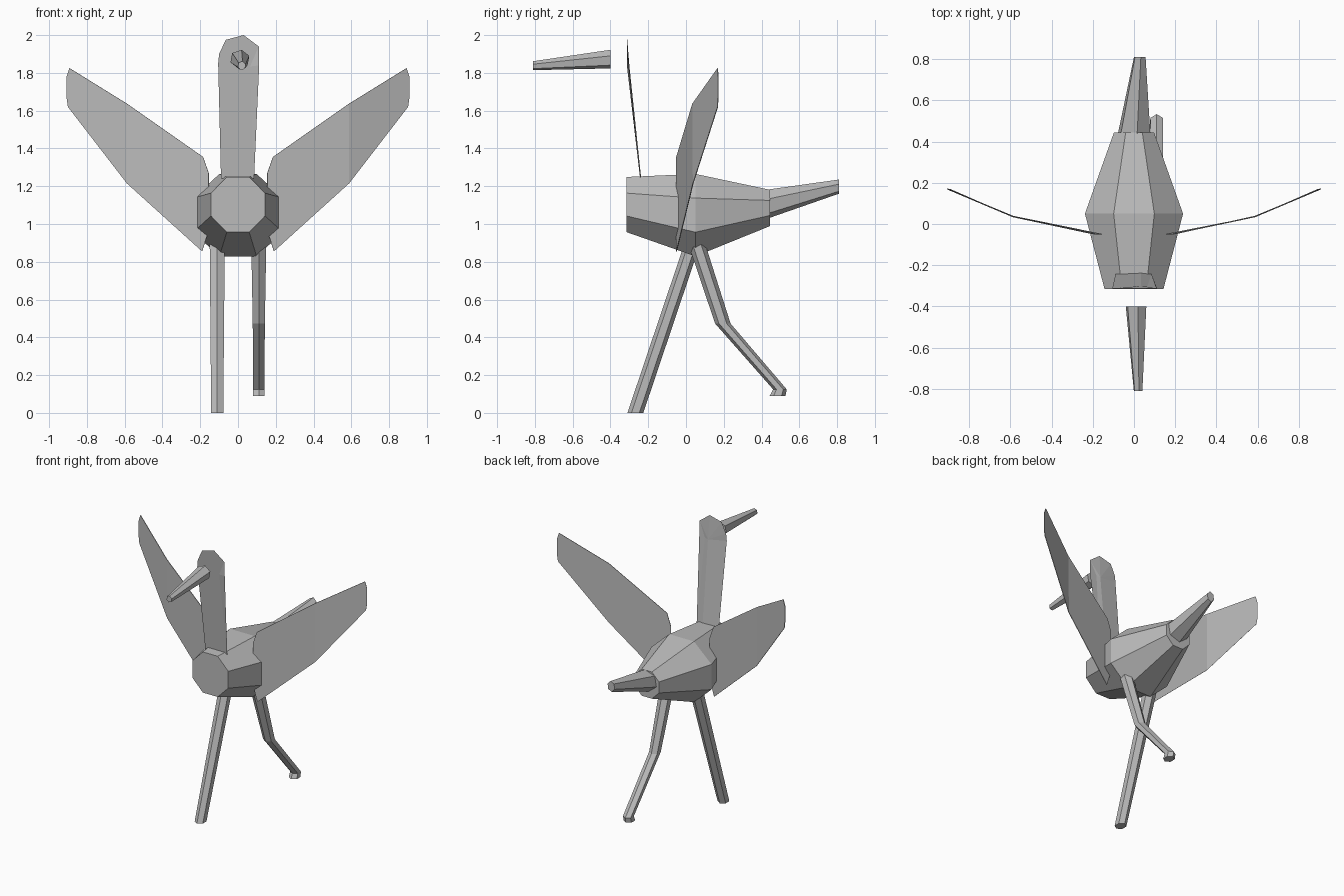
import bpy, bmesh, math
from mathutils import Vector

cube = bpy.data.objects.get("Cube")
if cube:
    bpy.data.objects.remove(cube, do_unlink=True)

GREY = (0.5, 0.5, 0.5, 1.0)
grey = bpy.data.materials.new("plain_grey")
grey.diffuse_color = GREY
grey.use_nodes = True
grey.node_tree.nodes["Principled BSDF"].inputs["Base Color"].default_value = GREY


def finish(name, bm):
    bmesh.ops.recalc_face_normals(bm, faces=bm.faces)
    mesh = bpy.data.meshes.new(name)
    bm.to_mesh(mesh)
    bm.free()
    mesh.materials.append(grey)
    obj = bpy.data.objects.new(name, mesh)
    bpy.context.scene.collection.objects.link(obj)
    return obj


def loft(name, rings, sides, phase, u, v):
    """Capped faceted tube; each ring is (centre, radius along u, radius along v)."""
    bm = bmesh.new()
    loops = []
    for centre, ru, rv in rings:
        angles = [phase + math.tau * i / sides for i in range(sides)]
        loops.append([bm.verts.new(Vector(centre) + Vector(u) * ru * math.cos(a)
                                   + Vector(v) * rv * math.sin(a)) for a in angles])
    for a, b in zip(loops, loops[1:]):
        for i in range(sides):
            j = (i + 1) % sides
            bm.faces.new((a[i], a[j], b[j], b[i]))
    bm.faces.new(loops[0])
    bm.faces.new(loops[-1])
    return finish(name, bm)


X, Y, Z = (1, 0, 0), (0, 1, 0), (0, 0, 1)

# Body: three octagons, radii measured to the corners
k = 1 / math.cos(math.pi / 8)
loft("body", [((0, -0.315, 1.103), 0.143 * k, 0.146 * k),
              ((0, 0.05, 1.047), 0.238 * k, 0.218 * k),
              ((0, 0.445, 1.085), 0.097 * k, 0.096 * k)], 8, math.pi / 8, X, Z)

# Tail and beak: tapered six-sided spikes
loft("tail", [((0, 0.43, 1.105), 0.085, 0.078),
              ((0.028, 0.81, 1.198), 0.03, 0.038)], 6, math.radians(20), X, Z)
loft("beak", [((0.01, -0.4, 1.873), 0.053, 0.05),
              ((0.02, -0.81, 1.838), 0.022, 0.024)], 6, math.radians(20), X, Z)

# Legs: six-sided, one straight and one lifted back
loft("right_leg", [((-0.11, 0.035, 0.9), 0.042, 0.046),
                   ((-0.11, -0.268, 0), 0.042, 0.037)], 6, 0, Y, X)
loft("left_leg", [((0.11, 0.055, 0.9), 0.045, 0.046),
                  ((0.11, 0.195, 0.473), 0.041, 0.037),
                  ((0.11, 0.497, 0.125), 0.036, 0.035),
                  ((0.11, 0.485, 0.09), 0.042, 0.036)], 6, 0, Y, X)

# Neck and head: thin blade with a shallow ridge down the back
outline = [(-0.09, 1.24), (-0.105, 1.85), (-0.1, 1.9), (-0.065, 1.975), (0.03, 2.0),
           (0.11, 1.94), (0.112, 1.84), (0.085, 1.24)]


def neck_y(z):
    return -0.243 - 0.07 * min((z - 1.24) / 0.58, 1)


bm = bmesh.new()
rim = [bm.verts.new((x, neck_y(z), z)) for x, z in outline]
bm.faces.new(rim)
low = bm.verts.new((0.035, neck_y(1.24) + 0.006, 1.24))
high = bm.verts.new((0.035, neck_y(1.83) + 0.014, 1.83))
bm.faces.new((rim[0], low, high, rim[1]))
bm.faces.new((rim[7], rim[6], high, low))
bm.faces.new((rim[7], low, rim[0]))
for a, b in zip(rim[1:6], rim[2:7]):
    bm.faces.new((a, high, b))
finish("neck_and_head", bm)

# Wings: folded sheets from an inner and an outer panel, mirrored
inner = [(0.185, -0.05, 1.355), (0.155, -0.05, 1.27), (0.155, -0.05, 1.1),
         (0.16, -0.05, 0.95), (0.19, -0.05, 0.855)]
fold = [(0.588, 0.038, 1.215), (0.588, 0.035, 1.637)]
tip = [(0.9, 0.168, 1.62), (0.907, 0.17, 1.67), (0.907, 0.17, 1.78), (0.892, 0.168, 1.825)]
for name, side in (("left_wing", 1), ("right_wing", -1)):
    bm = bmesh.new()
    a, f, t = [[bm.verts.new((side * x, y, z)) for x, y, z in part]
               for part in (inner, fold, tip)]
    bm.faces.new(a + f)
    bm.faces.new([f[0]] + t + [f[1]])
    wing = finish(name, bm)
    thick = wing.modifiers.new("thickness", 'SOLIDIFY')
    thick.thickness = 0.004
    thick.offset = 0
